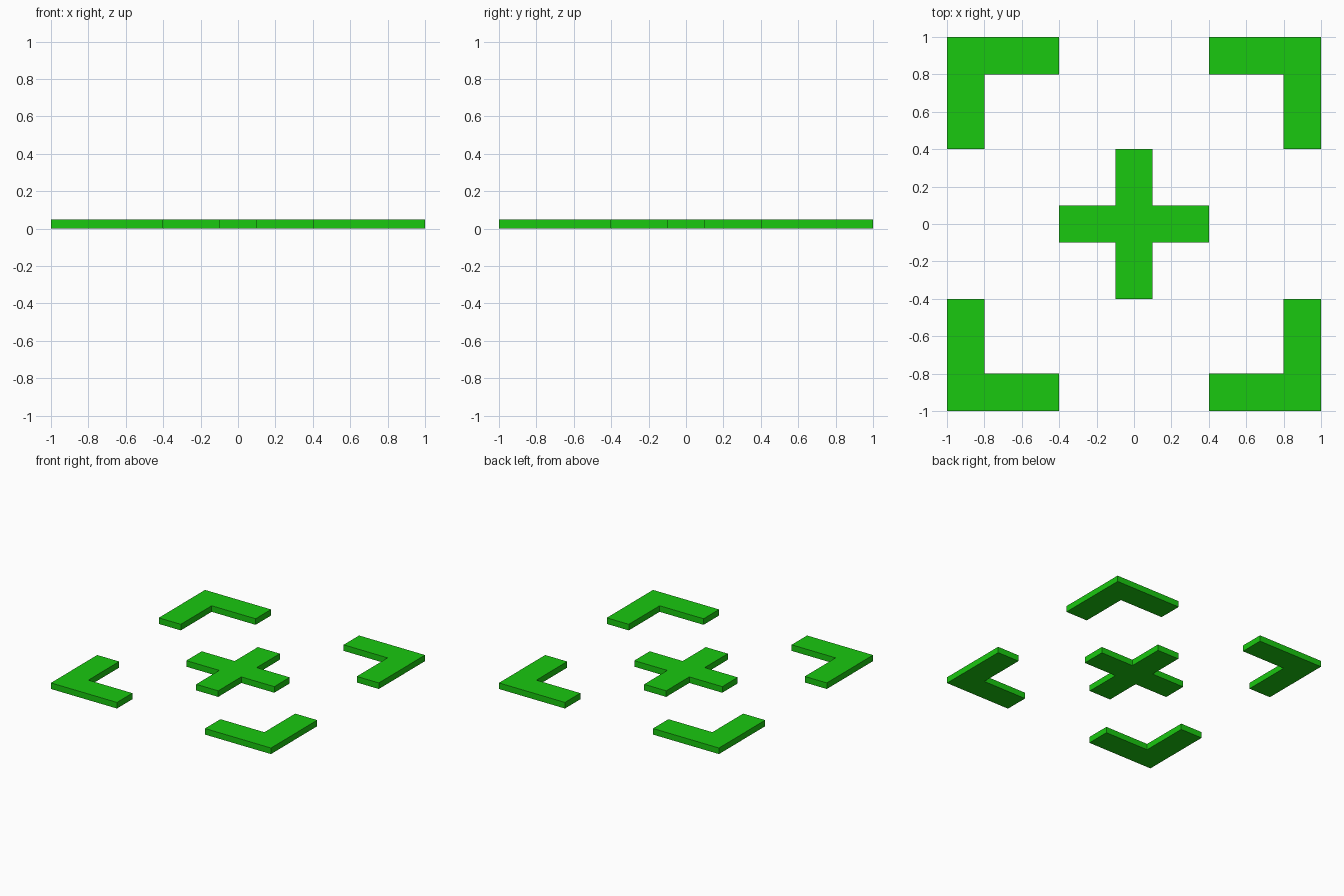
import bpy, bmesh

if "Cube" in bpy.data.objects:
    bpy.data.objects.remove(bpy.data.objects["Cube"])

THICK = 0.05

green = bpy.data.materials.new("green")
green.diffuse_color = (0.01, 0.58, 0.005, 1)
green.use_nodes = True
green.node_tree.nodes["Principled BSDF"].inputs["Base Color"].default_value = green.diffuse_color


def plate(name, outline):
    """Extrude a flat outline upward from z = 0."""
    bm = bmesh.new()
    face = bm.faces.new([bm.verts.new((x, y, 0)) for x, y in outline])
    top = bmesh.ops.extrude_face_region(bm, geom=[face], use_keep_orig=True)["geom"]
    verts = [g for g in top if isinstance(g, bmesh.types.BMVert)]
    bmesh.ops.translate(bm, verts=verts, vec=(0, 0, THICK))
    bmesh.ops.recalc_face_normals(bm, faces=bm.faces[:])
    mesh = bpy.data.meshes.new(name)
    bm.to_mesh(mesh)
    bm.free()
    mesh.materials.append(green)
    obj = bpy.data.objects.new(name, mesh)
    bpy.context.collection.objects.link(obj)


# Corner brackets, mirrored into the four quadrants
bracket = [(0.4, 1), (1, 1), (1, 0.4), (0.8, 0.4), (0.8, 0.8), (0.4, 0.8)]
for side, sx in (("left", -1), ("right", 1)):
    for end, sy in (("front", -1), ("back", 1)):
        plate(f"corner_bracket_{end}_{side}", [(x * sx, y * sy) for x, y in bracket])

# Centre cross: one arm profile turned through four quarter turns
arm = [(0.1, 0.1), (0.4, 0.1), (0.4, -0.1)]
cross = []
for _ in range(4):
    cross += arm
    arm = [(y, -x) for x, y in arm]
plate("centre_cross", cross)
